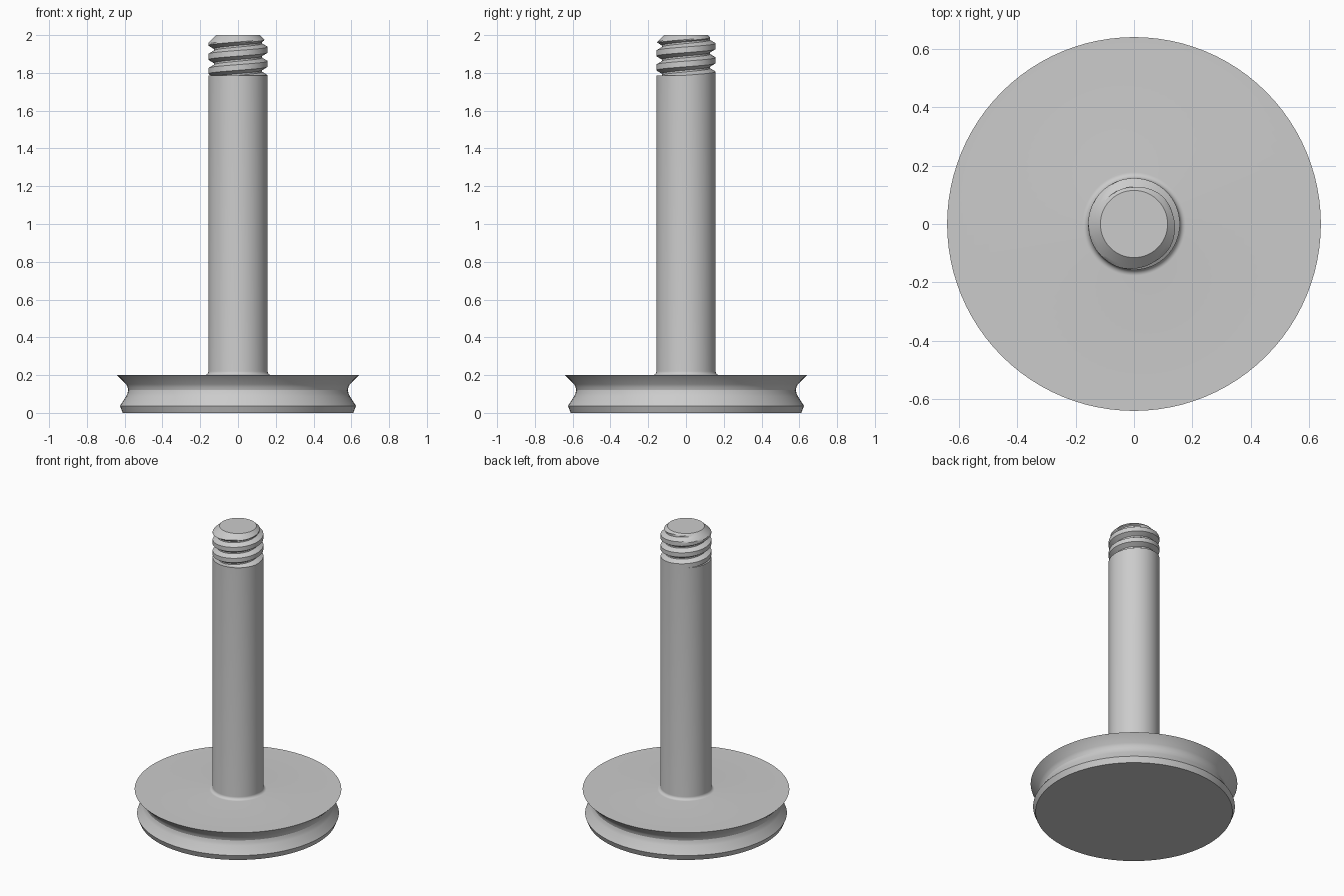
import bpy, bmesh, math

cube = bpy.data.objects.get("Cube")
if cube:
    bpy.data.objects.remove(cube, do_unlink=True)

SEG = 96
SHAFT_R = 0.157
THREAD_Z = 1.785
TOP_Z = 2.0

grey = bpy.data.materials.new("plain grey")
grey.use_nodes = True
colour = (0.6, 0.6, 0.6, 1)
grey.diffuse_color = colour
grey.node_tree.nodes["Principled BSDF"].inputs["Base Color"].default_value = colour


def finish(bm, name):
    bmesh.ops.remove_doubles(bm, verts=bm.verts, dist=0.0002)
    bmesh.ops.dissolve_degenerate(bm, edges=bm.edges, dist=0.0001)
    bmesh.ops.recalc_face_normals(bm, faces=bm.faces)
    mesh = bpy.data.meshes.new(name)
    bm.to_mesh(mesh)
    bm.free()
    mesh.materials.append(grey)
    obj = bpy.data.objects.new(name, mesh)
    bpy.context.collection.objects.link(obj)
    bpy.ops.object.select_all(action='DESELECT')
    obj.select_set(True)
    bpy.context.view_layer.objects.active = obj
    bpy.ops.object.shade_smooth_by_angle(angle=math.radians(25))
    return obj


def sweep(bm, rows, point):
    """Skin rows of (r, z) points around the axis; point(row, turn) gives each one."""
    grid = []
    for row in rows:
        ring = []
        for s in range(SEG + 1):
            r, z = point(row, s / SEG)
            a = 2 * math.pi * s / SEG
            ring.append(bm.verts.new((r * math.cos(a), r * math.sin(a), z)))
        grid.append(ring)
    for low, high in zip(grid, grid[1:]):
        for s in range(SEG):
            bm.faces.new((low[s], low[s + 1], high[s + 1], high[s]))
    return grid


def disc(bm, radius, z):
    bm.faces.new([bm.verts.new((radius * math.cos(2 * math.pi * s / SEG),
                                radius * math.sin(2 * math.pi * s / SEG), z))
                  for s in range(SEG)])


def lathe(name, profile):
    bm = bmesh.new()
    sweep(bm, profile, lambda row, turn: row)
    for r, z in (profile[0], profile[-1]):
        disc(bm, r, z)
    return finish(bm, name)


# Grooved round base with a small root fillet, running up into the plain shaft
groove = [(0.592, 0.088), (0.585, 0.104), (0.581, 0.12), (0.585, 0.136), (0.593, 0.152)]
fillet_r = 0.02
fillet = [(SHAFT_R + fillet_r * (1 - math.sin(a)), 0.2 + fillet_r * (1 - math.cos(a)))
          for a in (math.pi / 2 * i / 8 for i in range(9))]
lathe("base_and_shaft",
      [(0.61, 0), (0.625, 0.037)] + groove + [(0.64, 0.2)] + fillet + [(SHAFT_R, THREAD_Z)])

# Right-handed screw thread with flat crests, chamfered at its end
PITCH = 0.075
CREST_Z = 1.8475     # crest height where the angle is zero
ROOT_R = 0.127
CREST_HALF, ROOT_HALF = 0.2, 0.06   # fractions of the pitch


def thread_point(k, turn):
    z = CREST_Z + (k + turn) * PITCH
    z = min(max(z, THREAD_Z), TOP_Z)
    phase = (z - CREST_Z) / PITCH - turn
    off = abs(phase - round(phase))
    t = (off - CREST_HALF) / (0.5 - ROOT_HALF - CREST_HALF)
    r = SHAFT_R + (ROOT_R - SHAFT_R) * min(max(t, 0), 1)
    return min(r, 0.115 + (TOP_Z - z) * 1.05), z


steps = [-0.44, -0.36, -0.28, -0.2, -0.1, 0, 0.1, 0.2, 0.28, 0.36, 0.44]
rows = [turn + s for turn in range(-3, 5) for s in steps]
bm = bmesh.new()
sweep(bm, rows, thread_point)
disc(bm, 0.115, TOP_Z)
finish(bm, "screw_thread")
